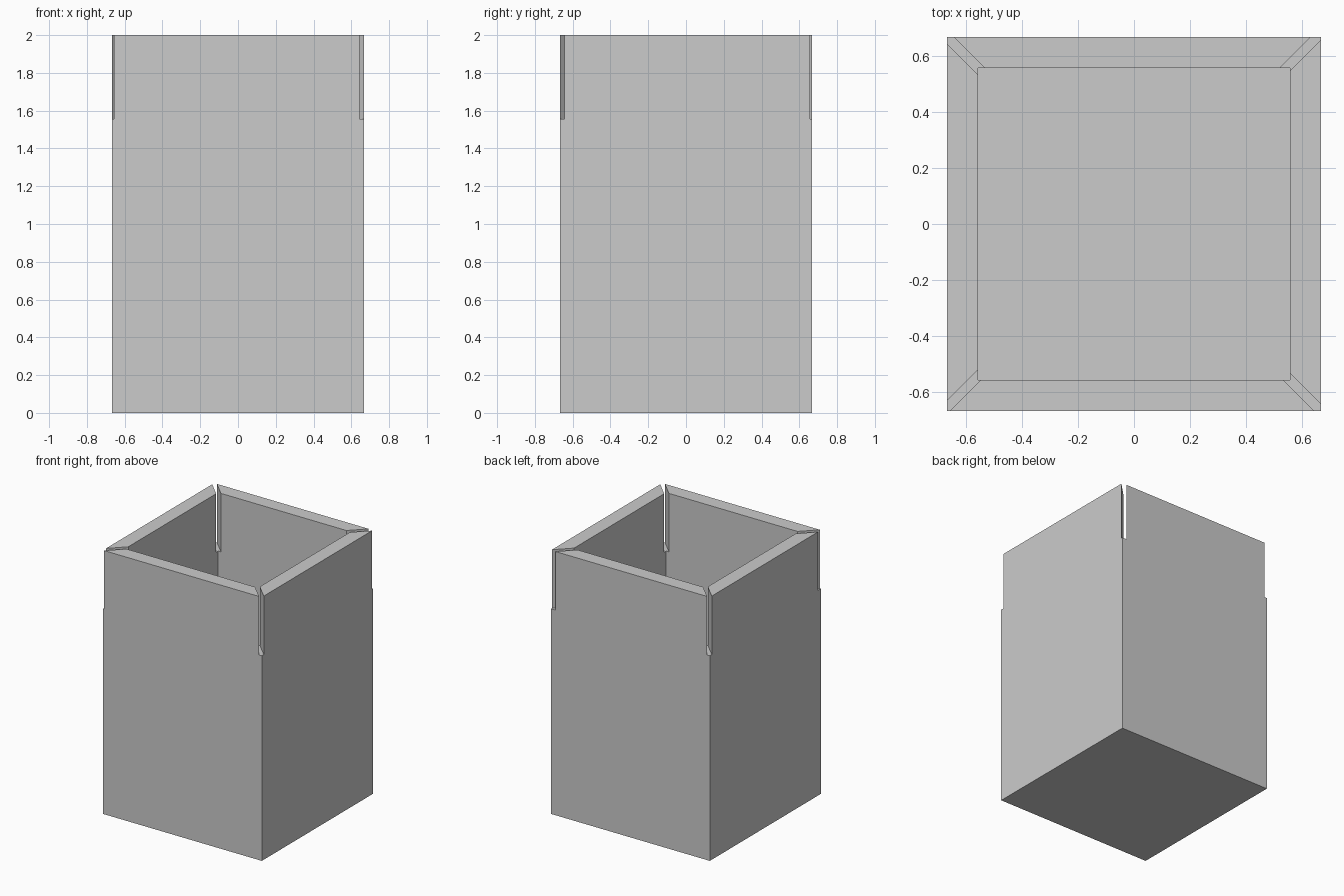
import bpy, bmesh, math
from mathutils import Matrix, Vector

if "Cube" in bpy.data.objects:
    bpy.data.objects.remove(bpy.data.objects["Cube"])

WIDTH, HEIGHT, WALL = 1.333, 2.0, 0.11
SLOT_WIDTH, SLOT_BOTTOM = 0.033, 1.556

grey = bpy.data.materials.new("plain grey")
grey.use_nodes = True
grey.diffuse_color = (0.6, 0.6, 0.6, 1)
grey.node_tree.nodes["Principled BSDF"].inputs["Base Color"].default_value = (0.6, 0.6, 0.6, 1)


def box(name, size, bottom, turn=0, offset=(0, 0)):
    """Box standing on the given height, turned about z."""
    bm = bmesh.new()
    place = (Matrix.Translation((*offset, bottom + size[2] / 2))
             @ Matrix.Rotation(turn, 4, 'Z') @ Matrix.Diagonal((*size, 1)))
    bmesh.ops.create_cube(bm, size=1, matrix=place)
    mesh = bpy.data.meshes.new(name)
    bm.to_mesh(mesh)
    bm.free()
    mesh.materials.append(grey)
    obj = bpy.data.objects.new(name, mesh)
    bpy.context.collection.objects.link(obj)
    return obj


# Square open-topped container: inset the top and push it down to the floor
container = box("open_container", (WIDTH, WIDTH, HEIGHT), 0)
bm = bmesh.new()
bm.from_mesh(container.data)
top = max(bm.faces, key=lambda f: f.calc_center_median().z)
bmesh.ops.inset_region(bm, faces=[top], thickness=WALL, use_even_offset=True)
inner = bmesh.ops.extrude_discrete_faces(bm, faces=[top])["faces"]
bmesh.ops.translate(bm, verts=inner[0].verts, vec=Vector((0, 0, WALL - HEIGHT)))
bmesh.ops.recalc_face_normals(bm, faces=bm.faces)
bm.to_mesh(container.data)
bm.free()

# Diagonal slots through the four upper corners, one pair slightly off centre
for name, turn, offset in (("rising_slot_cutter", 45, (-0.0065, 0.0065)),
                           ("falling_slot_cutter", -45, (0, 0))):
    cutter = box(name, (3, SLOT_WIDTH, 1), SLOT_BOTTOM, math.radians(turn), offset)
    cutter.hide_render = True
    cutter.hide_set(True)
    cut = container.modifiers.new(name, 'BOOLEAN')
    cut.operation = 'DIFFERENCE'
    cut.solver = 'EXACT'
    cut.object = cutter
    bpy.context.view_layer.objects.active = container
    bpy.ops.object.modifier_apply(modifier=cut.name)
    bpy.data.objects.remove(cutter)
